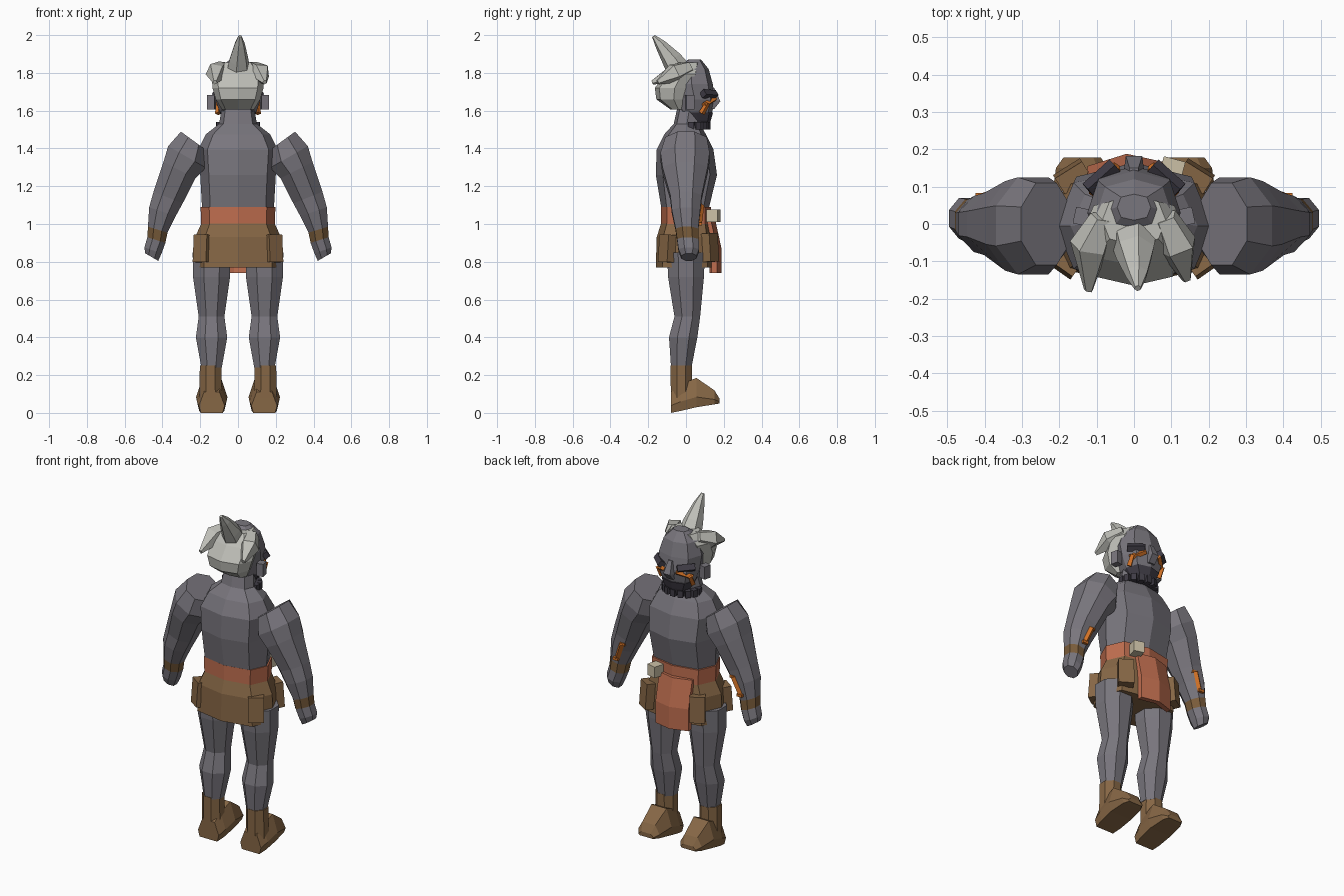
import bpy, bmesh, math
from mathutils import Vector, Matrix

cube = bpy.data.objects.get("Cube")
if cube:
    bpy.data.objects.remove(cube, do_unlink=True)


def material(name, rgb):
    m = bpy.data.materials.new(name)
    m.use_nodes = True
    m.diffuse_color = (*rgb, 1)
    m.node_tree.nodes["Principled BSDF"].inputs["Base Color"].default_value = (*rgb, 1)
    return m


SKIN = material("grey skin", (0.19, 0.18, 0.205))
HAIR = material("pale hair", (0.52, 0.52, 0.48))
LEATHER = material("brown leather", (0.24, 0.135, 0.06))
CUFF = material("dark leather", (0.19, 0.105, 0.042))
SASH = material("rust cloth", (0.52, 0.155, 0.078))
GLOW = material("orange paint", (0.65, 0.17, 0.02))
DARK = material("dark beard", (0.05, 0.045, 0.06))
BONE = material("cream bone", (0.6, 0.53, 0.38))


def add_object(name, bm, mats):
    bmesh.ops.recalc_face_normals(bm, faces=bm.faces)
    mesh = bpy.data.meshes.new(name)
    bm.to_mesh(mesh)
    bm.free()
    for m in mats:
        mesh.materials.append(m)
    ob = bpy.data.objects.new(name, mesh)
    bpy.context.collection.objects.link(ob)
    return ob


def loft(name, rings, mats, bands=None):
    """Skin a closed tube over rings of points; bands picks a material per segment."""
    bm = bmesh.new()
    vs = [[bm.verts.new(p) for p in ring] for ring in rings]
    n = len(vs[0])
    for k in range(len(vs) - 1):
        for i in range(n):
            j = (i + 1) % n
            f = bm.faces.new((vs[k][i], vs[k][j], vs[k + 1][j], vs[k + 1][i]))
            f.material_index = bands[k] if bands else 0
    bm.faces.new(vs[0])
    bm.faces.new(vs[-1])
    return add_object(name, bm, mats)


def ring(c, u, v, n=8, flat=True):
    """Polygon ring with half axes u and v; flat puts sides, not corners, on the axes."""
    c, u, v = Vector(c), Vector(u), Vector(v)
    out = []
    for i in range(n):
        a = 2 * math.pi * (i + (0.5 if flat else 0)) / n
        k = 1 / math.cos(math.pi / n) if flat else (1.09 if i % 2 else 1)
        out.append(c + (u * math.cos(a) + v * math.sin(a)) * k)
    return out


def stack(name, rows, mat, x=0, flat=False):
    """Vertical loft from rows of z, centre y, half width, half depth."""
    return loft(name, [ring((x, y, z), (w, 0, 0), (0, d, 0), 8, flat)
                       for z, y, w, d in rows], [mat])


def tube(name, path, radii, mat, n=6):
    pts = [Vector(p) for p in path]
    axis = (pts[-1] - pts[0]).normalized()
    u = axis.orthogonal().normalized()
    v = axis.cross(u)
    return loft(name, [ring(p, u * r, v * r, n) for p, r in zip(pts, radii)], [mat])


def box(name, loc, size, mat, turn=0, tilt=0):
    bm = bmesh.new()
    m = (Matrix.Translation(loc) @ Matrix.Rotation(math.radians(turn), 4, 'Z')
         @ Matrix.Rotation(math.radians(tilt), 4, 'X') @ Matrix.Diagonal((*size, 1)))
    bmesh.ops.create_cube(bm, size=1, matrix=m)
    return add_object(name, bm, [mat])


# Torso, belt and skirt
stack("torso", [(1.08, -.005, .19, .125), (1.26, .002, .2, .162), (1.395, -.005, .21, .15),
                (1.475, -.005, .17, .11), (1.53, .005, .1, .07), (1.62, .02, .085, .065)], SKIN)
stack("belt", [(1.0, 0, .195, .132), (1.09, 0, .198, .132)], SASH)
stack("skirt", [(.77, -.005, .235, .155), (.93, -.005, .228, .15), (1.01, 0, .19, .13)], LEATHER)

# Front cloth, bent around the skirt
columns = [(-.125, .155), (-.02, .188), (.085, .165)]
loft("front_cloth", [[(x, y + dy, z) for x, y in columns]
                     + [(x, y + dy - .03, z) for x, y in reversed(columns)]
                     for z, dy in ((1.03, -.035), (.87, 0), (.74, 0))], [SASH])
box("belt_charm", (.1, .14, 1.043), (.06, .07, .065), BONE, -15)

# Head with nose
stack("head", [(1.52, .065, .06, .05), (1.6, .05, .1, .09), (1.66, .045, .12, .11),
               (1.74, .03, .125, .112), (1.82, .03, .1, .09), (1.87, .045, .045, .035)], SKIN)
loft("nose", [[(-.012, .13, 1.72), (.012, .13, 1.72), (.012, .15, 1.72), (-.012, .15, 1.72)],
              [(-.03, .12, 1.65), (.03, .12, 1.65), (.022, .182, 1.65), (-.022, .182, 1.65)],
              [(-.02, .1, 1.61), (.02, .1, 1.61), (.02, .15, 1.61), (-.02, .15, 1.61)]], [SKIN])

# Beard of small blocks along the jaw
for i in range(9):
    a = math.radians(-5 + 190 * i / 8)
    box("beard_block", (.095 * math.cos(a), .035 + .075 * math.sin(a), 1.52),
        (.03, .042, .04), DARK, math.degrees(a) - 90)
stack("chin_beard", [(1.505, .07, .05, .045), (1.55, .062, .078, .07), (1.59, .055, .097, .088)], DARK)

# Hair shell and swept crest
stack("hair", [(1.605, -.04, .085, .04), (1.66, -.065, .118, .092), (1.72, -.06, .135, .105),
               (1.795, -.02, .14, .09), (1.855, .01, .085, .065)], HAIR)
tube("hair_crest", [(0, -.03, 1.8), (.003, -.075, 1.87), (.008, -.135, 1.95), (.01, -.172, 1.995)],
     [.058, .047, .026, .008], HAIR)

# Paired parts
for s, side in ((1, "left"), (-1, "right")):
    # Side tufts and ears
    tip = (.142, -.15, 1.75) if s > 0 else (-.122, -.178, 1.75)
    tube(side + "_hair_tuft", [(s * .08, .02, 1.83), (s * .118, -.06, 1.80), tip],
         [.03, .045, .01], HAIR, 5)
    box(side + "_ear", (s * .14, .02, 1.645), (.04, .045, .075), SKIN, s * 12)

    # Brow, eye and cheek paint
    tube(side + "_brow", [(s * .122, .09, 1.69), (s * .05, .155, 1.685)], [.017, .017], DARK, 4)
    tube(side + "_eye", [(s * .108, .095, 1.63), (s * .045, .155, 1.665)], [.012, .01], GLOW, 4)
    tube(side + "_cheek_paint", [(s * .104, .083, 1.585), (s * .106, .115, 1.64)],
         [.012, .009], GLOW, 4)

    # Arm: x, y, z, half width, half depth, tilt
    rows = [(.235, 0, 1.44, .083, .11, 36), (.27, -.005, 1.355, .115, .13, 30),
            (.31, -.005, 1.285, .095, .12, 27), (.37, 0, 1.14, .083, .083, 22),
            (.4, 0, 1.065, .074, .075, 18), (.425, .005, .97, .054, .06, 17),
            (.432, .01, .915, .05, .057, 17), (.45, .015, .86, .048, .055, 20),
            (.457, .015, .825, .04, .04, 30)]
    rings = []
    for x, y, z, w, d, t in rows:
        t = math.radians(t)
        rings.append(ring((s * x, y, z), (s * w * math.cos(t), 0, w * math.sin(t)), (0, d, 0)))
    loft(side + "_arm", rings, [SKIN, CUFF], [0, 0, 0, 0, 0, 1, 0, 0])
    tube(side + "_arm_paint", [(s * .365, .082, 1.1), (s * .405, .068, 1.0)],
         [.011, .011], GLOW, 4)
    for x, z in ((.362, 1.1), (.408, 1.0)):
        box(side + "_arm_paint_end", (s * x, .076, z), (.034, .015, .016), GLOW)

    # Leg and boot
    stack(side + "_leg", [(.24, -.025, .054, .054), (.4, -.015, .083, .075),
                          (.51, .007, .068, .068), (.72, 0, .098, .095),
                          (.85, 0, .1, .1)], SKIN, s * .14, True)
    stack(side + "_boot_shaft", [(.08, -.025, .06, .055), (.25, -.025, .057, .057)],
          LEATHER, s * .145, True)
    section = [(-.85, 0), (.85, 0), (1, .35), (.6, 1), (-.6, 1), (-1, .35)]
    foot = [(-.08, 0, .11, .068), (-.03, .01, .15, .078), (.055, .03, .185, .083),
            (.15, .045, .12, .07), (.178, .05, .075, .05)]
    loft(side + "_boot_foot", [[(s * .139 + px * w, y, lo + pz * (hi - lo)) for px, pz in section]
                               for y, lo, hi, w in foot], [LEATHER])

    # Skirt pouches, front and back
    box(side + "_front_pouch", (s * .165, .128, .875), (.085, .05, .15), LEATHER, -s * 32, 4)
    box(side + "_back_pouch", (s * .188, -.1, .87), (.085, .05, .145), LEATHER, s * 35, -4)
